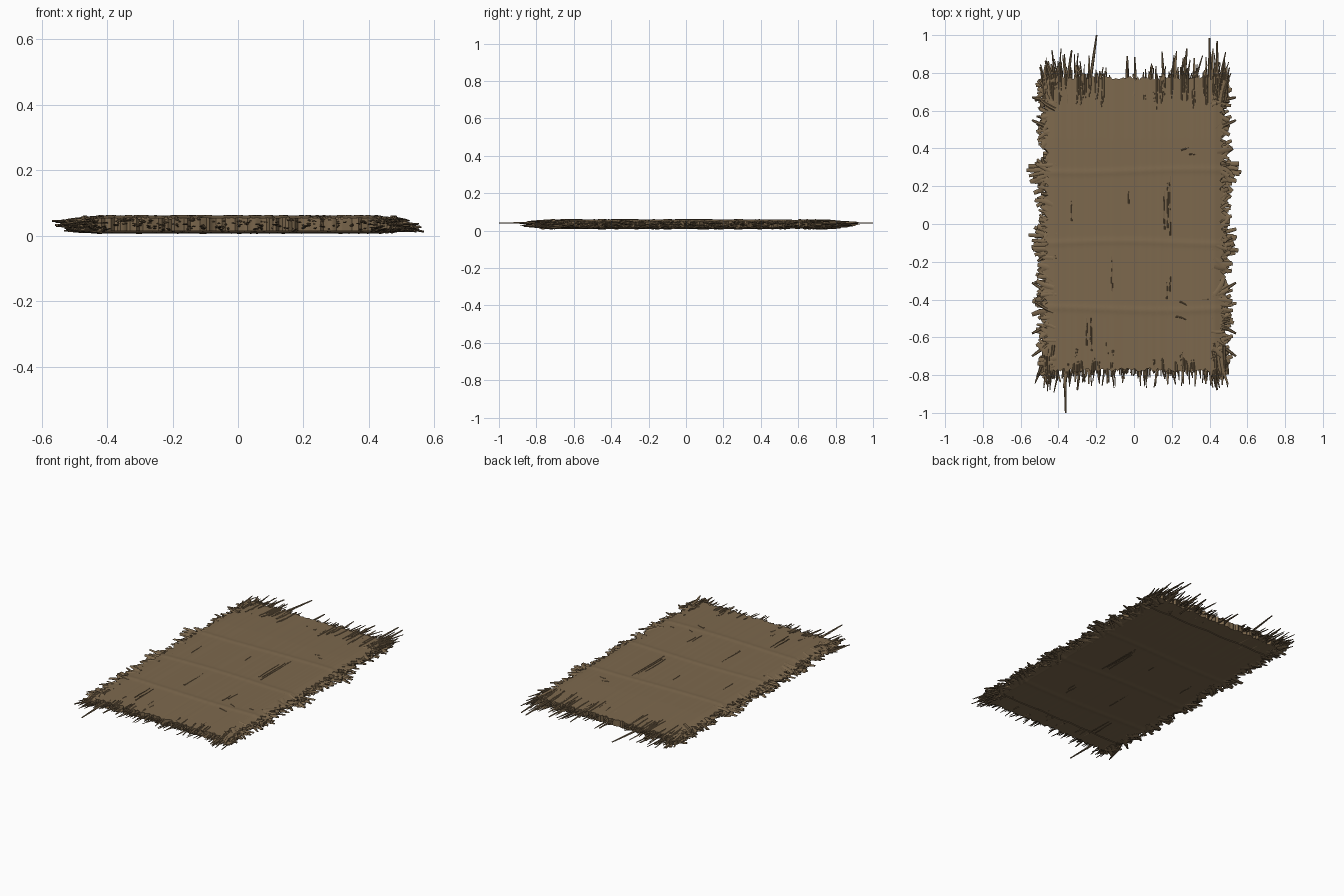
import bpy, bmesh, math, random
from mathutils import Vector

if "Cube" in bpy.data.objects:
    bpy.data.objects.remove(bpy.data.objects["Cube"])

random.seed(11)
R = random.uniform
TIES = [0.28, -0.10, -0.45]          # y of the binding cords
CZ = 0.035                           # mid height of the mat


def material(name, col):
    m = bpy.data.materials.new(name)
    m.diffuse_color = (*col, 1)
    m.use_nodes = True
    m.node_tree.nodes["Principled BSDF"].inputs["Base Color"].default_value = m.diffuse_color
    return m


STRAW = material("straw brown", (0.205, 0.140, 0.075))
DARK = material("dark straw", (0.160, 0.108, 0.058))


def finish(bm, name, mats, angle=40):
    bmesh.ops.recalc_face_normals(bm, faces=bm.faces)
    me = bpy.data.meshes.new(name)
    bm.to_mesh(me)
    bm.free()
    ob = bpy.data.objects.new(name, me)
    bpy.context.collection.objects.link(ob)
    for m in mats:
        me.materials.append(m)
    bpy.ops.object.select_all(action='DESELECT')
    bpy.context.view_layer.objects.active = ob
    ob.select_set(True)
    bpy.ops.object.shade_smooth_by_angle(angle=math.radians(angle))
    return ob


def straw(bm, pts, w, t, tip=0.25, mat=0, sides=6):
    """Flattened tapering stalk along a path."""
    pts = [Vector(p) for p in pts]
    rings = []
    n = len(pts)
    for i, p in enumerate(pts):
        d = pts[min(i + 1, n - 1)] - pts[max(i - 1, 0)]
        side = Vector((d.y, -d.x, 0)).normalized()
        k = 1 - (1 - tip) * (i / (n - 1)) ** 2
        ring = []
        for s in range(sides):
            a = 2 * math.pi * s / sides
            v = p + side * (math.cos(a) * w * k / 2)
            v.z = max(0.003, v.z + math.sin(a) * t * k / 2)
            ring.append(bm.verts.new(v))
        rings.append(ring)
    faces = [bm.faces.new(rings[0]), bm.faces.new(rings[-1])]
    for a, b in zip(rings, rings[1:]):
        for s in range(sides):
            q = (s + 1) % sides
            faces.append(bm.faces.new((a[s], a[q], b[q], b[s])))
    for f in faces:
        f.material_index = mat


def curved(x0, y0, z0, ang, length, z1, bend=0.15):
    """Four-point gently bent path leaving at angle ang."""
    pts = []
    x, y = x0, y0
    b = R(-bend, bend)
    for i in range(4):
        pts.append((x, y, z0 + (z1 - z0) * i / 3))
        x += math.cos(ang + b * i) * length / 3
        y += math.sin(ang + b * i) * length / 3
    return pts


# Woven body: slab with fine lengthwise reeds and raised cord ridges
def woven_body():
    bm = bmesh.new()
    nx, ny = 96, 130
    W, L = 0.465, 0.775
    reed = [R(-0.0006, 0.0006) for _ in range(nx + 1)]
    ragged = [[R(-0.012, 0.008) for _ in range(nx + 1)] for _ in range(2)]
    layers = []
    for side in (1, -1):
        grid = []
        for j in range(ny + 1):
            row = []
            v = -1 + 2 * j / ny
            for i in range(nx + 1):
                x = (-1 + 2 * i / nx) * W
                y = v * (L + ragged[v > 0][i])
                if i in (0, nx):
                    x += 0.012 * math.sin(j * 1.7) + R(-0.006, 0.006)
                h = (0.0245 if side > 0 else 0.026) - max(0, abs(x) - 0.425) * 0.2 + reed[i]
                h -= max(0, abs(y) - 0.45) * 0.016
                for k, ty in enumerate(TIES):
                    d = y - ty - 0.008 * math.sin(5 * x + k * 2)
                    h += 0.003 * math.exp(-(d / 0.013) ** 2)
                row.append(bm.verts.new((x, y, CZ + side * h)))
            grid.append(row)
        layers.append(grid)
        for j in range(ny):
            for i in range(nx):
                bm.faces.new((grid[j][i], grid[j][i + 1], grid[j + 1][i + 1], grid[j + 1][i]))
    T, B = layers
    for j in (0, ny):
        for i in range(nx):
            bm.faces.new((T[j][i], T[j][i + 1], B[j][i + 1], B[j][i]))
    for i in (0, nx):
        for j in range(ny):
            bm.faces.new((T[j][i], T[j + 1][i], B[j + 1][i], B[j][i]))
    finish(bm, "woven_body", [STRAW])


# End fringe: thin stalks sticking out of both short ends
def end_fringe(name, s, count, reach):
    bm = bmesh.new()
    for _ in range(count):
        x = R(-0.47, 0.47)
        corner = abs(x) > 0.36
        if s > 0 and -0.17 < x < 0.08 and R(0, 1) < 0.75:
            continue
        z = R(0.012, 0.056)
        start = R(0.62, 0.74)
        tip = 0.79 + R(0, 1) ** 2 * reach + (R(0, 0.03) if corner else 0)
        ang = s * math.pi / 2 + R(-0.12, 0.12) - s * x * 0.2
        straw(bm, curved(x, s * start, z, ang, tip - start, CZ + (z - CZ) * 0.6, 0.08),
              R(0.009, 0.017), R(0.005, 0.010), 0.4, random.random() < 0.15)
    # dense corner bundles
    for side in (-1, 1):
        for _ in range(40):
            x = side * R(0.41, 0.48)
            ang = s * (math.pi / 2 - side * R(-0.05, 0.3))
            z = R(0.010, 0.058)
            straw(bm, curved(x, s * R(0.64, 0.72), z, ang, R(0.07, 0.16), CZ + (z - CZ) * 0.65),
                  R(0.012, 0.021), R(0.006, 0.012), 0.4, random.random() < 0.15)
    # longest loose stalks that reach the full length
    longest = [(-0.24, -0.198, 1.0), (0.40, 0.40, 0.985), (0.44, 0.44, 0.97),
               (-0.36, -0.33, 0.92), (0.26, 0.28, 0.93), (-0.04, -0.035, 0.89)] if s > 0 \
        else [(-0.365, -0.362, 1.0), (-0.28, -0.30, 0.88), (0.42, 0.44, 0.88)]
    for x0, x1, y in longest:
        straw(bm, [(x0 + (x1 - x0) * k, s * (0.7 + (y - 0.7) * k), 0.045 - 0.005 * k)
                   for k in (0, 0.35, 0.7, 1)], 0.017, 0.011, 0.5)
    # stalk roots spreading over the top face near the back end
    for _ in range(45 if s > 0 else 14):
        x = random.choice((-1, 1)) * R(0.12, 0.45)
        l = R(0.08, 0.17) if s > 0 else R(0.04, 0.08)
        straw(bm, curved(x, s * (0.80 - R(0, 0.03)), 0.053, -s * math.pi / 2, l, 0.0575, 0.06),
              0.012, 0.008, 0.4)
    finish(bm, name, [STRAW, DARK])


# Side fringe: broader, overlapping strips bent outward along the long edges
def side_fringe(name, s):
    bm = bmesh.new()
    base = 0 if s > 0 else math.pi
    for _ in range(300):
        y = R(-0.77, 0.77)
        z = R(0.010, 0.057)
        lean = R(-0.9, 0.9)
        near = min(abs(y - t) for t in TIES)
        out = R(0.05, 0.10) + (0.015 if near < 0.07 else 0)
        if 0.33 < y < 0.42 and s < 0:
            out *= 0.7
        straw(bm, curved(s * R(0.41, 0.43), y, z, base + lean, out / math.cos(lean * 0.7),
                         CZ + (z - CZ) * 0.7 - R(0, 0.006), 0.25),
              R(0.018, 0.034), R(0.006, 0.013), 0.65, random.random() < 0.1)
    # cord ends at each binding
    for t in TIES:
        for _ in range(7):
            lean = R(-0.3, 0.3)
            z = R(0.02, 0.053)
            reach = R(0.10, 0.14) if t > -0.4 else R(0.08, 0.11)
            straw(bm, curved(s * 0.425, t + R(-0.05, 0.05), z, base + lean, reach,
                             R(0.03, 0.047) if s < 0 else R(0.012, 0.04), 0.12),
                  R(0.022, 0.034), R(0.008, 0.013), 0.65)
    # stray spikes
    for y, dy in ((-0.52, -0.06), (-0.62, -0.08), (-0.38, 0.07), (0.5, 0.05), (0.65, 0.02)):
        straw(bm, [(s * (0.43 + 0.11 * k), y + dy * k, 0.05 - 0.015 * k) for k in (0, 0.4, 0.8, 1)],
              0.02, 0.011, 0.5)
    # widest cord end
    straw(bm, [(s * (0.43 + 0.138 * k), 0.285 - 0.1 * (s > 0) * 0.1 * k, 0.04 - (0.028 * k if s > 0 else -0.005 * k))
               for k in (0, 0.4, 0.8, 1)], 0.03, 0.011, 0.6)
    finish(bm, name, [STRAW, DARK])


# Loose reeds lying on both faces, in clusters and near the ends
def loose_reeds():
    bm = bmesh.new()
    clusters = [(0.17, 0.10, 0.30, 5, 0.025), (-0.33, 0.10, 0.14, 1, 0.003), (-0.12, -0.25, 0.2, 2, 0.006),
                (-0.22, -0.57, 0.15, 3, 0.035), (-0.02, 0.16, 0.08, 1, 0.01), (0.19, -0.32, 0.1, 2, 0.02)]
    for x, y, ln, n, spread in clusters:
        for _ in range(n):
            xx, yy, l = x + R(-spread, spread), y + R(-0.04, 0.04), ln * R(0.6, 1)
            for z in (0.0595, 0.0092):
                straw(bm, [(xx + R(-0.003, 0.003), yy + l * k, z) for k in (-0.5, -0.2, 0.2, 0.5)],
                      0.007, 0.004, 0.4, 1)
    for x, y in ((0.25, 0.39), (0.29, 0.37), (0.24, -0.41), (0.36, -0.40), (0.22, -0.49)):
        straw(bm, curved(x, y, 0.0593, R(-0.5, 0.5), R(0.03, 0.06), 0.059), 0.008, 0.004, 0.4, 1)
    # bottom seam cords across the ends
    for y in (-0.66, 0.66):
        straw(bm, [(-0.43 + 0.86 * k / 12, y + R(-0.006, 0.006), 0.0125) for k in range(13)],
              0.012, 0.008, 0.9)
    finish(bm, "loose_reeds", [STRAW, DARK])


woven_body()
end_fringe("back_fringe", 1, 200, 0.13)
end_fringe("front_fringe", -1, 170, 0.08)
side_fringe("right_fringe", 1)
side_fringe("left_fringe", -1)
loose_reeds()
